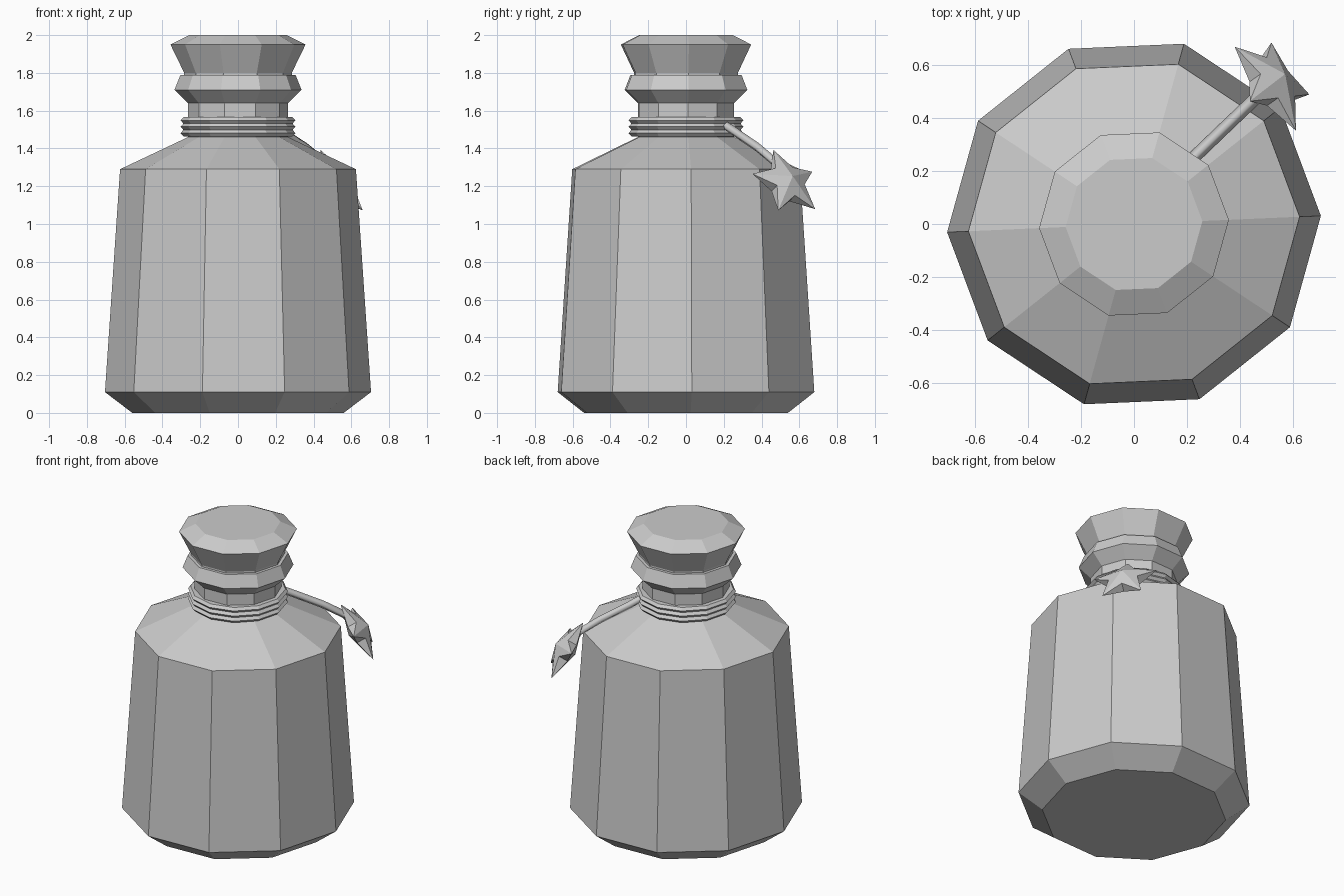
import bpy, bmesh
from math import sin, cos, pi, radians
from mathutils import Vector

if "Cube" in bpy.data.objects:
    bpy.data.objects.remove(bpy.data.objects["Cube"])


def make_object(name, bm):
    bmesh.ops.recalc_face_normals(bm, faces=bm.faces)
    mesh = bpy.data.meshes.new(name)
    bm.to_mesh(mesh)
    bm.free()
    ob = bpy.data.objects.new(name, mesh)
    bpy.context.collection.objects.link(ob)
    return ob


def lathe(name, profile, sides=10, turn=2.5, closed=False):
    """Spin (radius, z) points into a faceted solid, or a ring if closed."""
    bm = bmesh.new()
    rings = []
    for r, z in profile:
        angles = [radians(turn) + 2 * pi * i / sides for i in range(sides)]
        rings.append([bm.verts.new((r * cos(a), r * sin(a), z)) for a in angles])
    pairs = list(zip(rings, rings[1:]))
    if closed:
        pairs.append((rings[-1], rings[0]))
    else:
        bm.faces.new(rings[0])
        bm.faces.new(rings[-1])
    for a, b in pairs:
        for i in range(sides):
            j = (i + 1) % sides
            bm.faces.new((a[i], a[j], b[j], b[i]))
    return make_object(name, bm)


# Bottle with base bevel, shoulder, neck and flared lip
lathe("bottle", [(0.56, 0), (0.705, 0.11), (0.625, 1.29), (0.265, 1.46),
                 (0.265, 1.64), (0.337, 1.71), (0.305, 1.79)])

# Stopper
lathe("stopper", [(0.285, 1.785), (0.285, 1.8), (0.358, 1.95), (0.258, 2.0)])

# Cord wound three times around the neck
for i in range(3):
    z = 1.481 + 0.034 * i
    lathe(f"cord_loop_{i + 1}",
          [(0.25, z - 0.017), (0.289, z - 0.017), (0.304, z),
           (0.289, z + 0.017), (0.25, z + 0.017)], sides=12, turn=0, closed=True)

# Loose cord end lying over the shoulder
curve = bpy.data.curves.new("cord_end", "CURVE")
curve.dimensions = "3D"
curve.bevel_depth = 0.024
curve.bevel_resolution = 0
curve.use_fill_caps = True
path = [(0.19, 0.21, 1.52), (0.235, 0.26, 1.487), (0.36, 0.38, 1.405),
        (0.46, 0.475, 1.325), (0.52, 0.53, 1.22)]
spline = curve.splines.new("POLY")
spline.points.add(len(path) - 1)
for p, co in zip(spline.points, path):
    p.co = (*co, 1)
bpy.context.collection.objects.link(bpy.data.objects.new("cord_end", curve))

# Puffy star charm hanging from the cord
center = Vector((0.521, 0.531, 1.217))
up = Vector((-0.41, -0.33, 0.85)).normalized()
side = Vector((0.595, -0.803, -0.04)).normalized()
normal = up.cross(side).normalized()
side = normal.cross(up)
bm = bmesh.new()


def star_point(r, a, h):
    return bm.verts.new(center + r * (up * cos(a) + side * sin(a)) + normal * h)


tips = [star_point(0.206, 2 * pi * i / 5, 0) for i in range(5)]
valleys = [[star_point(0.095, 2 * pi * (i + 0.5) / 5, h) for i in range(5)]
           for h in (0.03, -0.03)]
for row, h in zip(valleys, (0.07, -0.07)):
    apex = star_point(0, 0, h)
    for i in range(5):
        bm.faces.new((apex, tips[i], row[i]))
        bm.faces.new((apex, row[i - 1], tips[i]))
for i in range(5):
    bm.faces.new((tips[i], valleys[0][i], valleys[1][i]))
    bm.faces.new((tips[i], valleys[1][i - 1], valleys[0][i - 1]))
make_object("star_charm", bm)
